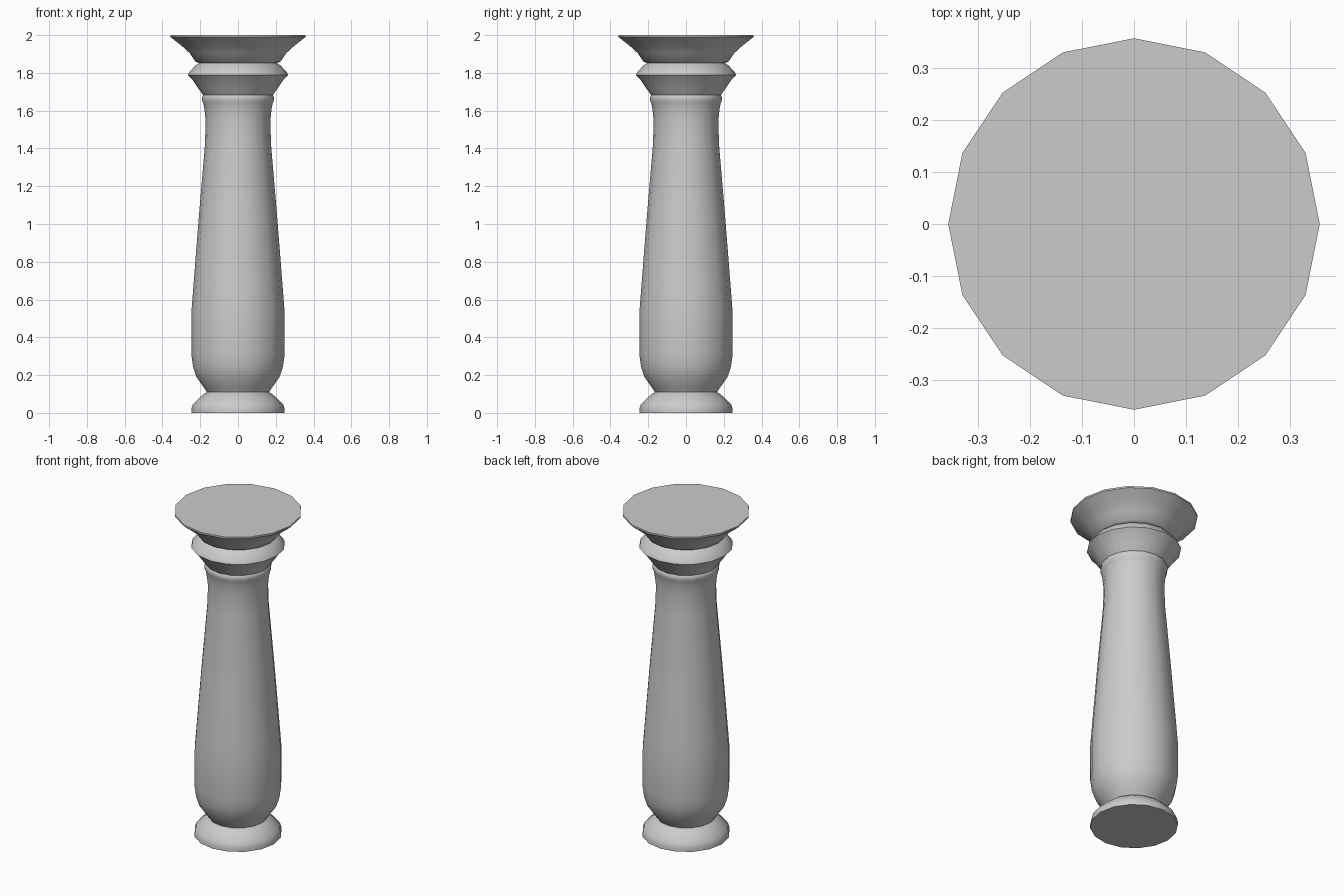
import bpy, bmesh
from math import cos, sin, tau, radians

if "Cube" in bpy.data.objects:
    bpy.data.objects.remove(bpy.data.objects["Cube"])

SIDES = 16


def lathe(name, profile):
    """Revolve (radius, height) points into a closed 16-sided solid."""
    bm = bmesh.new()
    rings = [[bm.verts.new((r * cos(tau * i / SIDES), r * sin(tau * i / SIDES), z))
              for i in range(SIDES)] for r, z in profile]
    for a, b in zip(rings, rings[1:]):
        for i in range(SIDES):
            j = (i + 1) % SIDES
            bm.faces.new((a[i], a[j], b[j], b[i]))
    bm.faces.new(rings[0][::-1])
    bm.faces.new(rings[-1])
    mesh = bpy.data.meshes.new(name)
    bm.to_mesh(mesh)
    bm.free()
    obj = bpy.data.objects.new(name, mesh)
    bpy.context.collection.objects.link(obj)
    bpy.ops.object.select_all(action='DESELECT')
    obj.select_set(True)
    bpy.context.view_layer.objects.active = obj
    bpy.ops.object.shade_smooth_by_angle(angle=radians(40))
    return obj


# Whole column turned as one profile: foot, swelling shaft, necking, collar, flared top
lathe("column", [
    (0.247, 0.0), (0.247, 0.02), (0.24, 0.045), (0.20, 0.085), (0.178, 0.102),
    (0.165, 0.11), (0.185, 0.14), (0.22, 0.19), (0.238, 0.245), (0.247, 0.31),
    (0.247, 0.53), (0.237, 0.66), (0.208, 1.03), (0.175, 1.42),
    (0.171, 1.55), (0.178, 1.61), (0.184, 1.64), (0.19, 1.655), (0.19, 1.672),
    (0.184, 1.682), (0.208, 1.715), (0.24, 1.762), (0.265, 1.788), (0.259, 1.803),
    (0.225, 1.84), (0.205, 1.852), (0.226, 1.86), (0.256, 1.905),
    (0.30, 1.945), (0.358, 1.99), (0.358, 2.0),
])
